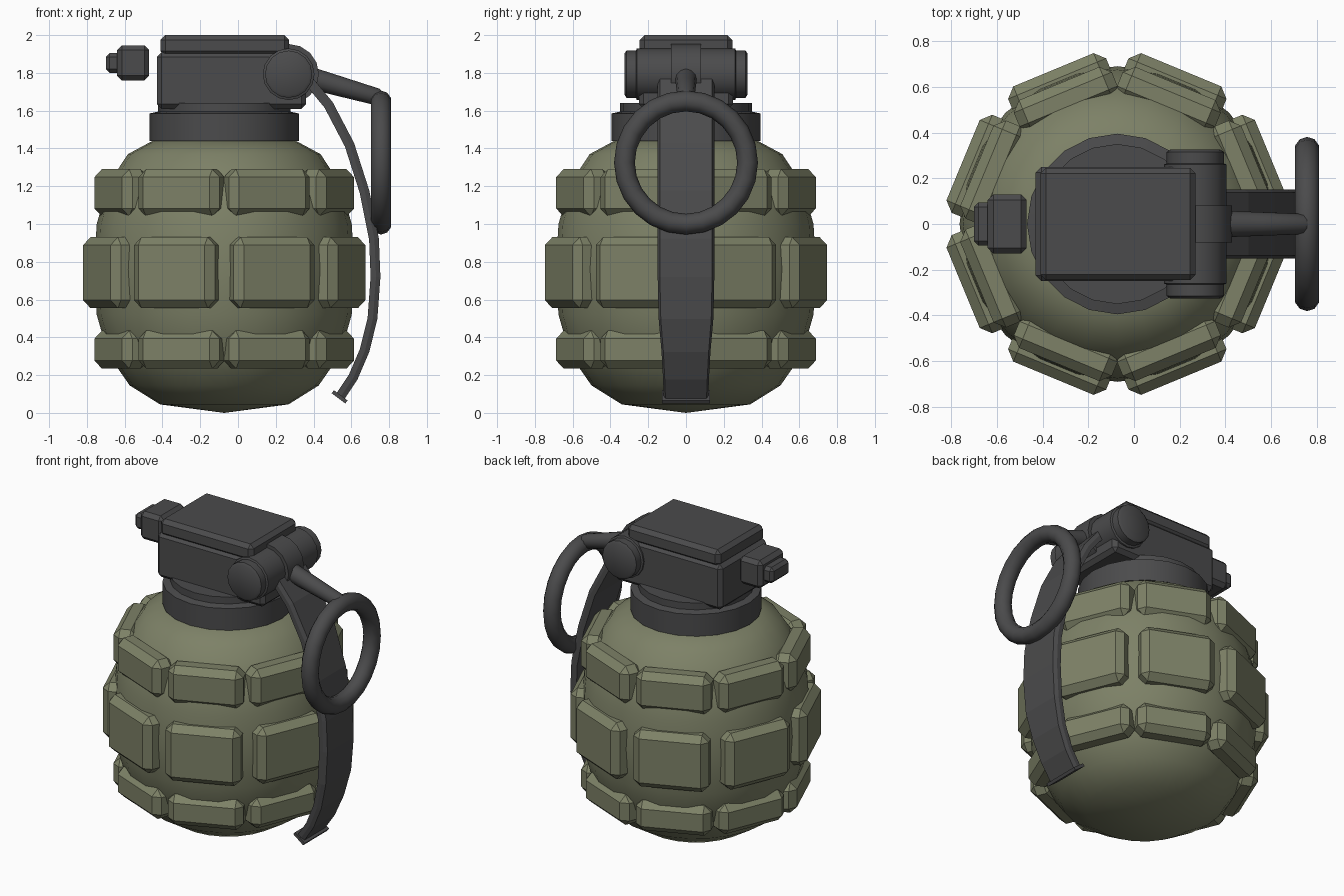
import bpy, bmesh, math
from mathutils import Vector, Matrix

if "Cube" in bpy.data.objects:
    bpy.data.objects.remove(bpy.data.objects["Cube"])

CX = -0.073  # axis of the body


def material(name, rgb):
    m = bpy.data.materials.new(name)
    m.diffuse_color = (*rgb, 1)
    m.use_nodes = True
    m.node_tree.nodes["Principled BSDF"].inputs["Base Color"].default_value = m.diffuse_color
    return m


OLIVE = material("olive", (0.205, 0.22, 0.135))
GREY = material("dark_grey", (0.07, 0.07, 0.072))


def make(name, bm, mat, bevel=0, smooth=False):
    bmesh.ops.recalc_face_normals(bm, faces=bm.faces)
    me = bpy.data.meshes.new(name)
    bm.to_mesh(me)
    bm.free()
    ob = bpy.data.objects.new(name, me)
    bpy.context.collection.objects.link(ob)
    me.materials.append(mat)
    if bevel:
        b = ob.modifiers.new("bevel", "BEVEL")
        b.width, b.segments = bevel, 1
        b.limit_method = 'ANGLE'
    if smooth:
        bpy.ops.object.select_all(action='DESELECT')
        ob.select_set(True)
        bpy.context.view_layer.objects.active = ob
        bpy.ops.object.shade_smooth_by_angle(angle=math.radians(40))
    return ob


def box(name, x, y, z, mat, bevel=0.0):
    bm = bmesh.new()
    bmesh.ops.create_cube(bm, size=1)
    for v in bm.verts:
        v.co = Vector([(a + b) / 2 + c * (b - a) for (a, b), c in zip((x, y, z), v.co)])
    return make(name, bm, mat, bevel)


def lathe(name, profile, mat, steps, rot=None, loc=(CX, 0, 0)):
    bm = bmesh.new()
    vs = [bm.verts.new((r, 0, z)) for r, z in profile]
    es = [bm.edges.new(p) for p in zip(vs, vs[1:])]
    bmesh.ops.spin(bm, geom=vs + es, axis=(0, 0, 1), cent=(0, 0, 0),
                   angle=2 * math.pi, steps=steps, use_duplicate=False)
    bmesh.ops.remove_doubles(bm, verts=bm.verts, dist=1e-4)
    bm.transform(Matrix.Translation(loc) @ (rot or Matrix()))
    return make(name, bm, mat, smooth=True)


# Body shell
lathe("body", [(0, 0), (0.34, 0.045), (0.50, 0.145), (0.615, 0.31), (0.675, 0.52),
               (0.69, 0.76), (0.675, 1.0), (0.615, 1.21), (0.51, 1.37), (0.38, 1.44),
               (0, 1.44)], OLIVE, 24)

# Three rows of eight raised plates
for row, z0, z1, r in (("lower", 0.235, 0.435, 0.665), ("middle", 0.555, 0.93, 0.73),
                       ("upper", 1.04, 1.29, 0.665)):
    for k in range(8):
        p = box(f"{row}_plate_{k + 1}", (r - 0.15, r), (-0.232, 0.232), (z0, z1), OLIVE, 0.042)
        p.location.x = CX
        p.rotation_euler.z = math.radians(22.5 + 45 * k)

# Neck
lathe("neck_collar", [(0, 1.43), (0.395, 1.44), (0.395, 1.585), (0.35, 1.595),
                      (0.35, 1.64), (0, 1.64)], GREY, 20)

# Fuse head, lid and safety knob
box("fuse_head", (-0.43, 0.36), (-0.25, 0.25), (1.61, 1.91), GREY, 0.025)
box("head_lid", (-0.41, 0.27), (-0.245, 0.245), (1.89, 2.0), GREY, 0.025)
box("side_knob", (-0.64, -0.47), (-0.13, 0.13), (1.76, 1.945), GREY, 0.025)
box("side_knob_tip", (-0.70, -0.62), (-0.095, 0.095), (1.80, 1.905), GREY, 0.02)

# Hinge: stepped cylinder lying across the head
lathe("hinge_barrel", [(0, -0.325), (0.11, -0.325), (0.125, -0.315), (0.125, -0.265),
                       (0.137, -0.26), (0.137, -0.08), (0.16, -0.08), (0.16, 0.08),
                       (0.137, 0.08), (0.137, 0.26), (0.125, 0.265), (0.125, 0.315),
                       (0.11, 0.325), (0, 0.325)],
      GREY, 16, Matrix.Rotation(math.pi / 2, 4, 'X'), (0.268, 0, 1.793))

# Curved lever: centre line (x, z, half width) swept as a flat bar
path = [(0.34, 1.80, 0.15), (0.48, 1.63, 0.15), (0.59, 1.42, 0.15), (0.67, 1.17, 0.15),
        (0.72, 0.92, 0.15), (0.728, 0.72, 0.15), (0.712, 0.50, 0.145), (0.67, 0.33, 0.13),
        (0.61, 0.19, 0.122), (0.54, 0.085, 0.118)]
bm = bmesh.new()
rings = []
for i, (x, z, w) in enumerate(path):
    a, b = path[max(i - 1, 0)], path[min(i + 1, len(path) - 1)]
    d = Vector((b[0] - a[0], 0, b[1] - a[1])).normalized()
    n = Vector((-d.z, 0, d.x)) * 0.026
    c = Vector((x, 0, z))
    rings.append([bm.verts.new(c + n * s + Vector((0, t * w, 0)))
                  for s, t in ((-1, -1), (-1, 1), (0.1, 1), (1, 0.92), (1, -0.92), (0.1, -1))])
for p, q in zip(rings, rings[1:]):
    for j in range(6):
        bm.faces.new((p[j], p[j - 1], q[j - 1], q[j]))
bm.faces.new(rings[0])
bm.faces.new(rings[-1])
make("lever", bm, GREY)

# Small flange at the lever's lower end
flange = box("lever_flange", (-0.045, 0.045), (-0.128, 0.128), (-0.01, 0.01), GREY)
flange.location = (0.538, 0, 0.085)
flange.rotation_euler.y = math.radians(37)

# Pull pin, a tapered rod with rounded end
a, b = Vector((0.34, 0, 1.785)), Vector((0.765, 0, 1.665))
d = b - a
lathe("pull_pin", [(0, 0), (0.06, 0), (0.052, d.length * 0.5), (0.045, d.length * 0.93),
                   (0.025, d.length + 0.01), (0, d.length + 0.02)],
      GREY, 12, d.to_track_quat('Z', 'Y').to_matrix().to_4x4(), a)

# Pull ring
bpy.ops.mesh.primitive_torus_add(major_segments=24, minor_segments=10, major_radius=0.326,
                                 minor_radius=0.055, location=(0.757, 0, 1.325),
                                 rotation=(0, math.pi / 2, 0))
ring = bpy.context.object
ring.name = "pull_ring"
ring.data.materials.append(GREY)
bpy.ops.object.shade_smooth_by_angle(angle=math.radians(60))
